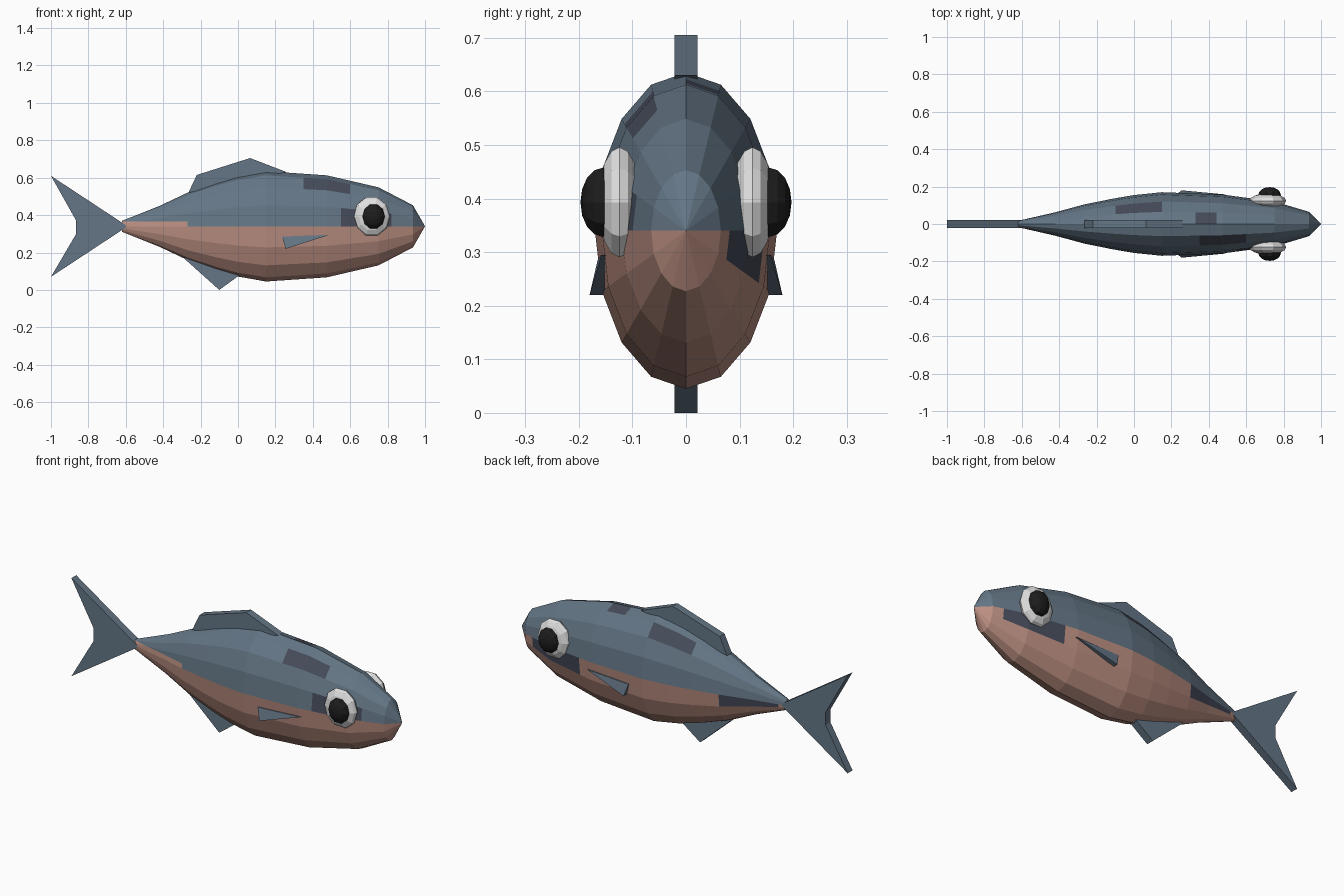
import bpy, bmesh, math
from mathutils import Matrix

cube = bpy.data.objects.get("Cube")
if cube:
    bpy.data.objects.remove(cube, do_unlink=True)


def material(name, rgb):
    m = bpy.data.materials.new(name)
    m.use_nodes = True
    m.diffuse_color = (*rgb, 1)
    bsdf = m.node_tree.nodes["Principled BSDF"]
    bsdf.inputs["Base Color"].default_value = (*rgb, 1)
    bsdf.inputs["Roughness"].default_value = 0.8
    return m


BLUE = material("slate blue", (0.127, 0.18, 0.235))
PINK = material("salmon pink", (0.50, 0.275, 0.22))
DARK = material("dark patch", (0.06, 0.07, 0.10))
WHITE = material("eye white", (0.75, 0.75, 0.75))
BLACK = material("pupil black", (0.012, 0.012, 0.012))


def finish(bm, name, *mats):
    bmesh.ops.recalc_face_normals(bm, faces=bm.faces)
    mesh = bpy.data.meshes.new(name)
    bm.to_mesh(mesh)
    bm.free()
    for m in mats:
        mesh.materials.append(m)
    ob = bpy.data.objects.new(name, mesh)
    bpy.context.collection.objects.link(ob)
    return ob


# Body: sixteen-sided elliptical rings along x
MID, WIDE, TALL, SIDES = 0.34, 0.17, 0.295, 16
stations = [(-0.62, 0.1), (-0.42, 0.37), (-0.27, 0.61), (-0.12, 0.79), (0, 0.91), (0.15, 1)]
for i in range(1, 5):
    a = i * math.pi / 8
    stations.append((0.15 + 0.85 * math.sin(a), math.cos(a)))

bm = bmesh.new()
rings = []
for x, r in stations:
    rings.append([bm.verts.new((x, WIDE * r * math.cos(t), MID + TALL * r * math.sin(t)))
                  for t in (k * math.tau / SIDES for k in range(SIDES))])
for a, b in zip(rings, rings[1:]):
    for k in range(SIDES):
        n = (k + 1) % SIDES
        bm.faces.new((a[k], a[n], b[n], b[k]))
bm.faces.new(rings[0])
bmesh.ops.remove_doubles(bm, verts=bm.verts, dist=0.0005)


def cut(point, normal):
    bmesh.ops.bisect_plane(bm, geom=bm.verts[:] + bm.edges[:] + bm.faces[:],
                           plane_co=point, plane_no=normal, dist=0.0001)


# Dark patches: side, lowest and highest ring angle, x range
patches = [(-1, 0, 22, 0.55, 0.82), (-1, 45, 67, 0.35, 0.6), (1, -22, 0, 0.55, 0.88),
           (1, 45, 67, -0.1, 0.15), (1, 67, 90, 0.33, 0.44), (1, -22, 0, -0.58, -0.27)]
for x in sorted({v for p in patches for v in p[3:]}):
    cut((x, 0, 0), (1, 0, 0))
cut((0, 0, MID + 0.025), (0, 0, 1))
for f in bm.faces:
    c = f.calc_center_median()
    f.material_index = 1 if c.z < MID else 0
    if c.x < -0.27 and c.y < 0 and c.z < MID + 0.025:
        f.material_index = 1
    angle = math.degrees(math.atan2((c.z - MID) / TALL, abs(c.y) / WIDE))
    for side, low, high, x0, x1 in patches:
        if c.y * side > 0 and low < angle < high and x0 < c.x < x1:
            f.material_index = 2
finish(bm, "body", BLUE, PINK, DARK)


# Fins: flat plates extruded across the body
def fin(name, outline, half=0.021):
    bm = bmesh.new()
    face = bm.faces.new([bm.verts.new((x, -half, z)) for x, z in outline])
    ext = bmesh.ops.extrude_face_region(bm, geom=[face])
    bmesh.ops.translate(bm, vec=(0, 2 * half, 0),
                        verts=[g for g in ext["geom"] if isinstance(g, bmesh.types.BMVert)])
    return finish(bm, name, BLUE)


fin("tail_fin_upper", [(-1, 0.61), (-0.865, 0.37), (-0.865, MID), (-0.59, MID)])
fin("tail_fin_lower", [(-1, 0.07), (-0.59, MID), (-0.865, MID), (-0.865, 0.30)])
fin("dorsal_fin", [(-0.265, 0.52), (-0.22, 0.615), (0.065, 0.705), (0.26, 0.63), (0, 0.58)])
fin("anal_fin", [(-0.29, 0.17), (-0.1, 0), (0.01, 0.08), (-0.1, 0.2)])


# Side fins: thin triangles flaring out at the rear lower corner
def side_fin(name, side):
    bm = bmesh.new()
    corners = [(0.235, 0.165, 0.285), (0.255, 0.18, 0.22), (0.49, 0.158, 0.295)]
    outer = [bm.verts.new((x, side * y, z)) for x, y, z in corners]
    inner = [bm.verts.new((x, side * (y - 0.025), z)) for x, y, z in corners]
    bm.faces.new(outer)
    bm.faces.new(inner)
    for k in range(3):
        n = (k + 1) % 3
        bm.faces.new((outer[k], outer[n], inner[n], inner[k]))
    finish(bm, name, BLUE)


# Eyes: flattened low-poly balls with poles facing sideways
def ball(name, centre, size, mat):
    bm = bmesh.new()
    bmesh.ops.create_uvsphere(bm, u_segments=10, v_segments=8, radius=1)
    turn = Matrix.Rotation(math.pi / 2, 4, "Y") @ Matrix.Rotation(math.pi / 2, 4, "X")
    turn = Matrix.Rotation(math.pi / 2, 4, "X") @ Matrix.Rotation(math.pi / 2, 4, "Z")
    bm.transform(Matrix.Translation(centre) @ Matrix.Diagonal((*size, 1)) @ turn)
    finish(bm, name, mat)


for label, side in (("front", -1), ("back", 1)):
    side_fin(label + "_side_fin", side)
    ball(label + "_eye", (0.715, side * 0.124, 0.393), (0.098, 0.04, 0.108), WHITE)
    ball(label + "_pupil", (0.725, side * 0.155, 0.393), (0.06, 0.042, 0.068), BLACK)
